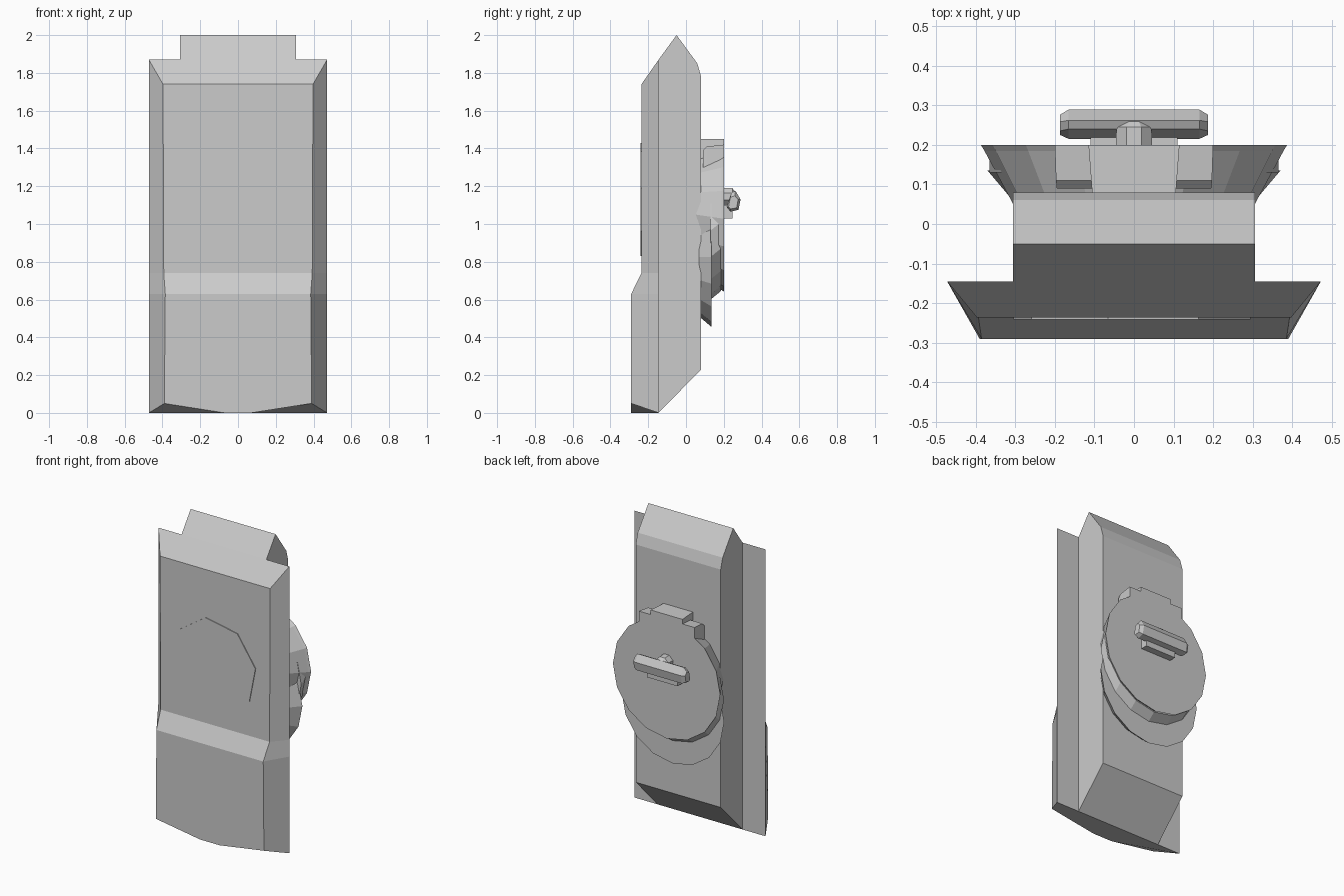
import bpy, bmesh, math

if "Cube" in bpy.data.objects:
    bpy.data.objects.remove(bpy.data.objects["Cube"])


def loft(name, rings):
    """Skin a stack of equal-length point rings and cap both ends."""
    bm = bmesh.new()
    rows = [[bm.verts.new(p) for p in ring] for ring in rings]
    n = len(rows[0])
    for a, b in zip(rows, rows[1:]):
        for i in range(n):
            j = (i + 1) % n
            bm.faces.new((a[i], a[j], b[j], b[i]))
    bm.faces.new(rows[0][::-1])
    bm.faces.new(rows[-1])
    bmesh.ops.recalc_face_normals(bm, faces=bm.faces)
    mesh = bpy.data.meshes.new(name)
    bm.to_mesh(mesh)
    bm.free()
    obj = bpy.data.objects.new(name, mesh)
    bpy.context.collection.objects.link(obj)
    return obj


def circle(y, z, r, n=16, turn=0.0, x=0.0):
    """Ring facing along y."""
    return [(x + r * math.cos(turn + math.tau * i / n), y,
             z + r * math.sin(turn + math.tau * i / n)) for i in range(n)]


def rect(y, w, z0, z1):
    return [(-w, y, z0), (w, y, z0), (w, y, z1), (-w, y, z1)]


def slab(profile, x):
    return [(x, y, z) for y, z in profile]


def shell_ring(zb, w, yf, zf, zm):
    """Cross-section of the front shell: wide back edge, narrower front."""
    return [(-.472, -.145, zb), (.472, -.145, zb), (w, yf, zf),
            (.07, yf, zm), (-.07, yf, zm), (-w, yf, zf)]


# Front shell with the thicker lower half and bowed bottom edge
loft("front_shell", [
    shell_ring(0, .39, -.29, .05, 0),
    shell_ring(.63, .385, -.29, .63, .63),
    shell_ring(.74, .393, -.236, .74, .74),
    shell_ring(1.87, .397, -.236, 1.74, 1.74)])

# Narrower back shell with peaked top and sloped bottom
back = [(-.145, 0), (.08, .23), (.08, 1.78), (.06, 1.85), (-.05, 2.0), (-.145, 1.87)]
loft("back_shell", [slab(back, -.306), slab(back, .306)])

# Eight-sided front disc
loft("front_disc", [circle(y, 1.13, .305, 8, math.radians(11.5), -.005)
                    for y in (-.23, -.241)])

# Rear mount: lower lobe, sloped step and upper disc
loft("lower_lobe", [circle(.07, .825, .315), circle(.135, .825, .37)])
loft("mount_step", [circle(.13, .965, .365), circle(.185, 1.01, .365)])
loft("mount_disc", [circle(.05, 1.05, .305), circle(.185, 1.03, .378),
                    circle(.2, 1.03, .387)])

# Flat shoulders and tab at the top of the mount
loft("mount_shoulders", [rect(.09, .195, 1.1, 1.39), rect(.11, .197, 1.1, 1.41),
                         rect(.2, .2, 1.1, 1.42)])
loft("mount_tab", [rect(.07, .105, 1.2, 1.45), rect(.2, .115, 1.2, 1.45)])

# Grip on the mount: tapered wing, lower block and round hub
wing = [(.215, 1.09), (.24, 1.165), (.262, 1.175), (.289, 1.13), (.278, 1.075), (.235, 1.065)]
tip = [(.225, 1.09), (.235, 1.14), (.258, 1.15), (.276, 1.13), (.268, 1.085), (.235, 1.08)]
loft("grip_wing", [slab(tip, -.187), slab(wing, -.165), slab(wing, .165), slab(tip, .187)])
loft("grip_block", [rect(.19, .11, 1.03, 1.1), rect(.245, .11, 1.03, 1.1)])
loft("grip_hub", [circle(.19, 1.145, .05, 8, math.pi / 8), circle(.245, 1.145, .048, 8, math.pi / 8),
                  circle(.262, 1.145, .028, 8, math.pi / 8)])
